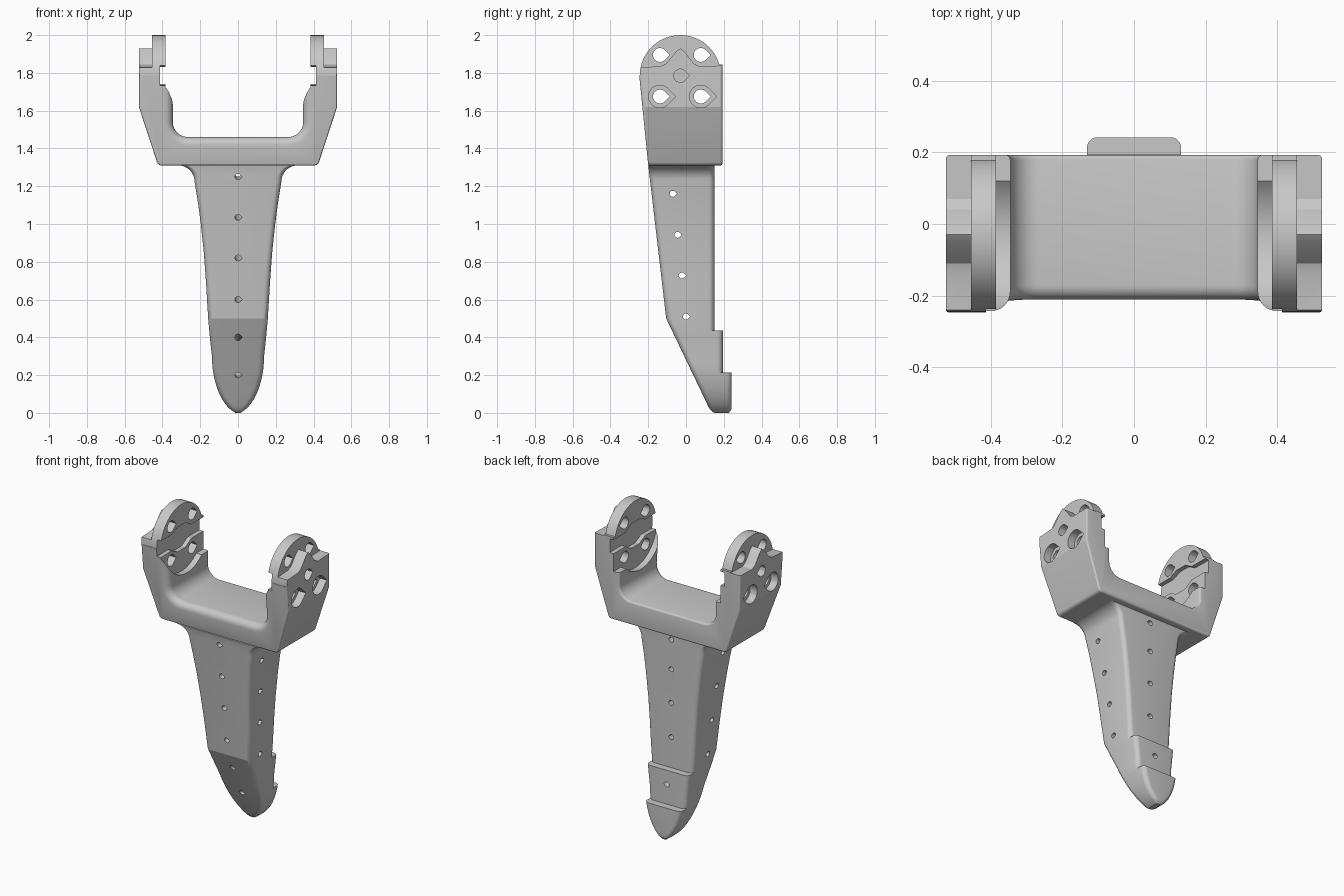
import bpy, bmesh
from math import sin, cos, pi, sqrt, radians

if "Cube" in bpy.data.objects:
    bpy.data.objects.remove(bpy.data.objects["Cube"], do_unlink=True)

GREY = (0.58, 0.58, 0.58, 1)
grey = bpy.data.materials.new("matte_grey")
grey.use_nodes = True
grey.diffuse_color = GREY
grey.node_tree.nodes["Principled BSDF"].inputs["Base Color"].default_value = GREY


def loft(name, rings):
    """Skin a list of closed rings and cap both ends."""
    bm = bmesh.new()
    rows = [[bm.verts.new(p) for p in ring] for ring in rings]
    n = len(rows[0])
    for a, b in zip(rows, rows[1:]):
        for i in range(n):
            j = (i + 1) % n
            bm.faces.new((a[i], a[j], b[j], b[i]))
    bm.faces.new(rows[0][::-1])
    bm.faces.new(rows[-1])
    bmesh.ops.recalc_face_normals(bm, faces=bm.faces)
    mesh = bpy.data.meshes.new(name)
    bm.to_mesh(mesh)
    bm.free()
    mesh.materials.append(grey)
    ob = bpy.data.objects.new(name, mesh)
    bpy.context.scene.collection.objects.link(ob)
    return ob


def side_prism(pts, x0, x1):
    """Extrude a (y, z) outline along x."""
    return loft("cutter", [[(x, y, z) for y, z in pts] for x in (x0, x1)])


def arc(cx, cy, r, a0, a1, n):
    return [(cx + r * cos(radians(a0 + (a1 - a0) * i / n)),
             cy + r * sin(radians(a0 + (a1 - a0) * i / n))) for i in range(n + 1)]


def teardrop(cx, cy, r):
    return arc(cx, cy, r, 45, 315, 15) + [(cx + 1.41 * r, cy)]


def boolean(ob, cutter, op='DIFFERENCE'):
    m = ob.modifiers.new("cut", 'BOOLEAN')
    m.object, m.operation, m.solver = cutter, op, 'EXACT'
    bpy.context.view_layer.objects.active = ob
    bpy.ops.object.modifier_apply(modifier=m.name)
    bpy.data.objects.remove(cutter, do_unlink=True)


def smooth(ob):
    bpy.ops.object.select_all(action='DESELECT')
    ob.select_set(True)
    bpy.context.view_layer.objects.active = ob
    bpy.ops.object.shade_smooth_by_angle(angle=radians(18))


# Fork: U-shaped outline with a leaning front face and rounded rims
def fork_outline(outer, inner):
    """U shape, shrunk by outer along the outside and by inner along the inside."""
    half = [(0.31, 1.31 + outer)] + arc(0.405, 1.335, 0.025 - outer, -90, -18, 4) \
        + [(0.525 - outer, 1.62), (0.525 - outer, 2.05), (0.345 + inner, 2.05)] \
        + arc(0.265, 1.54, 0.08 + inner, 0, -90, 8)
    return half + [(-x, z) for x, z in reversed(half)]


def inset(depth, r):
    return r - sqrt(r * r - (r - depth) ** 2) if depth < r else 0


def rim(r_out, r_in, steps):
    """Outlines with their depths, from the face inwards."""
    depths = [r_in * (1 - cos(pi / 2 * i / steps)) for i in range(steps + 1)]
    return [(d, fork_outline(inset(d, r_out), inset(d, r_in))) for d in depths]


def front_y(z):
    return -0.2 - 0.1 * (z - 1.31)


front_rings = [[(x, front_y(z) + d, z) for x, z in pts] for d, pts in rim(0.01, 0.045, 7)]
back_rings = [[(x, 0.193 - d, z) for x, z in pts] for d, pts in rim(0.012, 0.015, 4)]
fork = loft("fork", front_rings + back_rings[::-1])

# Round ear tops
CY, CZ = -0.03, 1.785
crown = arc(CY, CZ, 0.215, 16, 180, 28)
boolean(fork, side_prism([(0.4, 1.845)] + crown + [(-0.4, CZ), (-0.4, 2.2), (0.4, 2.2)],
                         -0.7, 0.7))

crest = [(-0.4, 1.82), (-0.14, 1.835), (-0.11, 1.845), (-0.05, 1.915), (-0.03, 1.93),
         (-0.01, 1.915), (0.04, 1.85), (0.07, 1.835), (0.4, 1.845), (0.4, 2.2), (-0.4, 2.2)]
seat = arc(CY, CZ, 0.22, -47, -180, 24) + [(-0.4, CZ), (-0.4, 2.2), (0.4, 2.2), (0.4, 1.624)]
groove = [(-0.4, 1.73), (-0.13, 1.735), (-0.07, 1.705), (0.01, 1.705), (0.07, 1.74), (0.4, 1.74),
          (0.4, 1.83), (0.07, 1.83), (0.01, 1.865), (-0.07, 1.865), (-0.13, 1.84), (-0.4, 1.84)]
for s in (-1, 1):
    # Stepped outer plate, inner bearing seat, cable groove
    boolean(fork, side_prism(crest, s * 0.455, s * 0.7))
    boolean(fork, side_prism(seat, s * 0.2, s * 0.385))
    boolean(fork, side_prism(groove, s * 0.3, s * 0.413))
    # Blind centre hole and counterbores
    boolean(fork, side_prism(teardrop(CY, CZ, 0.035), s * 0.46, s * 0.7))
    for dy in (-0.108, 0.108):
        boolean(fork, side_prism(teardrop(CY + dy, CZ - 0.11, 0.06), s * 0.475, s * 0.7))
# Bolt holes through both ears
for dy in (-0.108, 0.108):
    for dz in (-0.11, 0.11):
        boolean(fork, side_prism(teardrop(CY + dy, CZ + dz, 0.037), -0.7, 0.7))
smooth(fork)

# Leg: rounded sections following the taper, the stepped back and the tip
WIDTHS = [(0.3, 0.138), (0.4, 0.149), (0.5, 0.158), (0.7, 0.17), (0.85, 0.181),
          (1.0, 0.197), (1.1, 0.21), (1.17, 0.221), (1.226, 0.23)]


def width(z):
    if z < 0.3:
        return max(0.015, 0.138 * (1 - ((0.3 - z) / 0.3) ** 2) ** 0.58)
    if z >= 1.225:
        return 0.315 - sqrt(max(0, 0.085 ** 2 - (z - 1.225) ** 2))
    for (z0, w0), (z1, w1) in zip(WIDTHS, WIDTHS[1:]):
        if z <= z1:
            return w0 + (w1 - w0) * (z - z0) / (z1 - z0)


def leg_front(z):
    if z >= 0.5:
        return -0.105 - 0.117 * (z - 0.5)
    if z >= 0.03:
        return -0.105 + 0.225 * (0.5 - z) / 0.47
    return 0.155 - 0.035 * sqrt(z / 0.03)


def section(z, back):
    w, y0 = width(z), leg_front(z)
    if z < 0.02:
        back -= 0.015 * (1 - z / 0.02)
    r = min(0.03, w * 0.6, (back - y0) * 0.4)
    ring = []
    for k, (cx, cy) in enumerate([(w - r, back - r), (r - w, back - r),
                                  (r - w, y0 + r), (w - r, y0 + r)]):
        ring += arc(cx, cy, r, 90 * k, 90 * k + 90, 6)
    return [(x, y, z) for x, y in ring]


tip = [0.3 * (1 - cos(pi / 2 * i / 14)) for i in range(15)]
heights = tip + [z for z, _ in WIDTHS[1:-1]] \
    + [1.225 + 0.085 * sin(pi / 2 * i / 8) for i in range(9)]
rings = []
for z in sorted(heights + [0.215, 0.435]):
    if z == 0.215:
        rings.append(section(z, 0.242))
    if z == 0.435:
        rings.append(section(z, 0.195))
    rings.append(section(z, 0.242 if z < 0.215 else 0.195 if z < 0.435 else 0.15))
rings.append([(x * 0.9, y * 0.9, 1.33) for x, y, _ in rings[-1]])
leg = loft("leg", rings)

# Small lacing holes across the leg
for y, z in [(0, 0.51), (-0.022, 0.727), (-0.045, 0.943), (-0.07, 1.16)]:
    boolean(leg, side_prism(teardrop(y, z, 0.016), -0.4, 0.4))

# Slightly tilted lacing holes from front to back; the lowest one is blind
for z, rise, back in [(0.2, 0.05, 0.12), (0.4, -0.09, 0.4), (0.6, 0.05, 0.4),
                      (0.82, 0.05, 0.4), (1.035, 0.05, 0.4), (1.25, 0.02, 0.4)]:
    y0 = leg_front(z)
    ends = [(y0 - 0.1, z - rise * 0.25), (back, z + rise * (back - y0) / 0.4)]
    boolean(leg, loft("cutter", [[(x, y, zz + dz) for x, dz in teardrop(0, 0, 0.016)]
                                 for y, zz in ends]))
smooth(leg)
